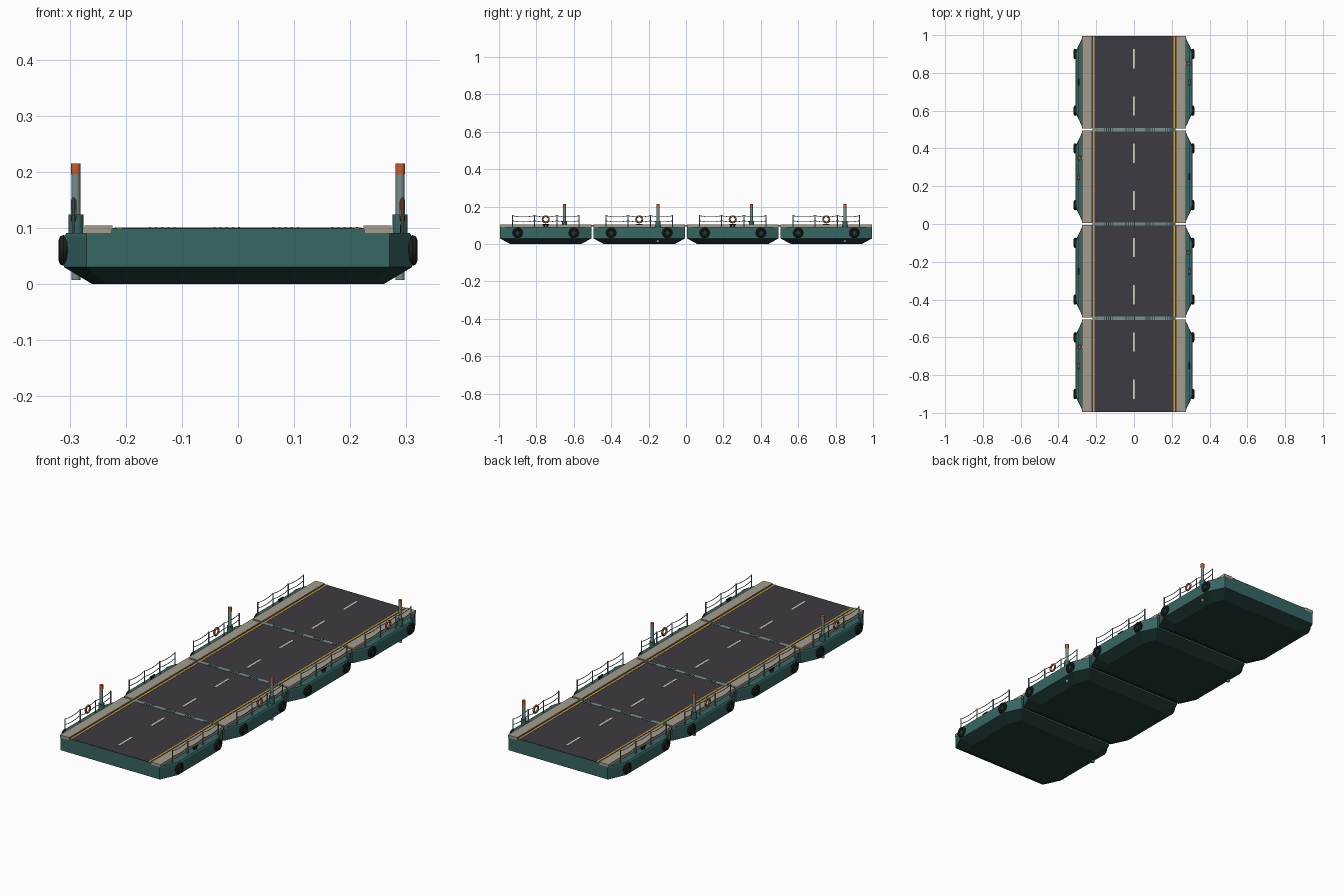
import bpy, bmesh, math
from mathutils import Matrix, Vector

cube = bpy.data.objects.get("Cube")
if cube:
    bpy.data.objects.remove(cube, do_unlink=True)


def material(name, r, g, b):
    m = bpy.data.materials.new(name)
    m.use_nodes = True
    m.diffuse_color = (r, g, b, 1)
    bsdf = next(n for n in m.node_tree.nodes if n.type == "BSDF_PRINCIPLED")
    bsdf.inputs["Base Color"].default_value = (r, g, b, 1)
    bsdf.inputs["Roughness"].default_value = 0.7
    return m


TEAL = material("teal paint", 0.04, 0.135, 0.13)
DARK = material("dark bottom paint", 0.014, 0.043, 0.041)
ROAD = material("asphalt", 0.047, 0.044, 0.054)
CURB = material("concrete", 0.37, 0.33, 0.27)
YELLOW = material("yellow line", 0.69, 0.38, 0.03)
CREAM = material("cream line", 0.66, 0.62, 0.5)
ORANGE = material("safety orange", 0.55, 0.11, 0.035)
RUBBER = material("black rubber", 0.012, 0.013, 0.014)
STEEL = material("grey steel", 0.19, 0.27, 0.26)


def finish(name, bm, mats, smooth=False):
    bmesh.ops.recalc_face_normals(bm, faces=bm.faces)
    me = bpy.data.meshes.new(name)
    bm.to_mesh(me)
    bm.free()
    for m in mats:
        me.materials.append(m)
    ob = bpy.data.objects.new(name, me)
    bpy.context.collection.objects.link(ob)
    if smooth:
        bpy.ops.object.select_all(action="DESELECT")
        ob.select_set(True)
        bpy.context.view_layer.objects.active = ob
        bpy.ops.object.shade_smooth_by_angle(angle=math.radians(40))
    return ob


def add_box(bm, x0, x1, y0, y1, z0, z1):
    mat = (Matrix.Translation(((x0 + x1) / 2, (y0 + y1) / 2, (z0 + z1) / 2))
           @ Matrix.Diagonal((x1 - x0, y1 - y0, z1 - z0, 1)))
    bmesh.ops.create_cube(bm, size=1, matrix=mat)


def box(name, mat, *bounds):
    bm = bmesh.new()
    add_box(bm, *bounds)
    return finish(name, bm, [mat])


def add_rod(bm, a, b, r, sides=8):
    a, b = Vector(a), Vector(b)
    rot = (b - a).to_track_quat("Z", "Y").to_matrix().to_4x4()
    bmesh.ops.create_cone(bm, cap_ends=True, segments=sides, radius1=r, radius2=r,
                          depth=(b - a).length, matrix=Matrix.Translation((a + b) / 2) @ rot)


def ring(name, mats, centre, major, minor, n=24, k=8, bands=0):
    # Torus facing sideways, optionally with alternating colour bands
    bm = bmesh.new()
    loops = []
    for i in range(n):
        a = math.tau * i / n
        loop = []
        for j in range(k):
            t = math.tau * j / k
            rad = major + minor * math.cos(t)
            loop.append(bm.verts.new(Vector(centre) + Vector(
                (minor * math.sin(t), rad * math.cos(a), rad * math.sin(a)))))
        loops.append(loop)
    for i in range(n):
        p, q = loops[i], loops[(i + 1) % n]
        for j in range(k):
            f = bm.faces.new((p[j], q[j], q[(j + 1) % k], p[(j + 1) % k]))
            f.material_index = 1 if bands and i % (n // bands) < 2 else 0
    return finish(name, bm, mats, True)


def hull(yc):
    # Stacked chamfered outlines: z, end half width, side half width, end y, shoulder y
    levels = [(0, 0.235, 0.26, 0.19, 0.13), (0.03, 0.27, 0.31, 0.245, 0.16),
              (0.085, 0.27, 0.31, 0.245, 0.16), (0.091, 0.27, 0.306, 0.245, 0.16)]
    bm = bmesh.new()
    rows = []
    for z, xe, xs, ye, ys in levels:
        quarter = [(xe, -ye), (xs, -ys), (xs, ys), (xe, ye)]
        outline = quarter + [(-x, -y) for x, y in quarter]
        rows.append([bm.verts.new((x, y + yc, z)) for x, y in outline])
    for lo, up in zip(rows, rows[1:]):
        for i in range(8):
            j = (i + 1) % 8
            bm.faces.new((lo[i], lo[j], up[j], up[i]))
    bm.faces.new(rows[0])
    bm.faces.new(rows[-1])
    for f in bm.faces:
        f.material_index = 1 if f.calc_center_median().z < 0.03 else 0
    finish("pontoon_hull", bm, [TEAL, DARK])


def railing(side, yc):
    bm = bmesh.new()
    x = side * 0.293
    posts = [yc + d for d in (-0.178, -0.06, 0.06, 0.178)]
    for y in posts:
        add_rod(bm, (x, y, 0.088), (x, y, 0.154), 0.0028)
    # Slightly sagging lines between the posts
    for z in (0.151, 0.124):
        for a, b in zip(posts, posts[1:]):
            pts = [(x, a + (b - a) * t / 4, z - 0.006 * (1 - (t / 2 - 1) ** 2)) for t in range(5)]
            for p, q in zip(pts, pts[1:]):
                add_rod(bm, p, q, 0.0017, 6)
    finish("railing", bm, [STEEL], True)


def mooring_pile(side, y):
    x = side * 0.289
    for name, mat, z0, z1, r in (("mooring_pile", STEEL, 0.007, 0.195, 0.008),
                                 ("pile_cap", ORANGE, 0.195, 0.215, 0.0085)):
        bm = bmesh.new()
        add_rod(bm, (x, y, z0), (x, y, z1), r, 16)
        finish(name, bm, [mat], True)
    bm = bmesh.new()
    add_rod(bm, (x, y, 0.088), (x, y, 0.124), 0.0135, 16)
    finish("pile_collar", bm, [TEAL], True)


for n in range(4):
    yc = -0.75 + 0.5 * n
    y0, y1 = yc - 0.245, yc + 0.245
    hull(yc)
    box("deck_slab", TEAL, -0.226, 0.226, y0, y1, 0.088, 0.098)
    box("road_surface", ROAD, -0.224, 0.224, y0 + 0.001, y1 - 0.001, 0.096, 0.1)

    # Centre dashes
    for d in (-0.125, 0.125):
        box("centre_dash", CREAM, -0.005, 0.005, yc + d - 0.051, yc + d + 0.051, 0.099, 0.101)

    for side in (-1, 1):
        def strip(name, mat, a, b, z0, z1):
            lo, hi = sorted((side * a, side * b))
            box(name, mat, lo, hi, y0, y1, z0, z1)
        strip("walkway_curb", CURB, 0.224, 0.274, 0.09, 0.104)
        strip("edge_line", YELLOW, 0.208, 0.216, 0.099, 0.101)
        railing(side, yc)
        for d in (-0.15, 0.15):
            ring("tyre_fender", [RUBBER], (side * 0.311, yc + d, 0.06), 0.019, 0.0085)
            bm = bmesh.new()
            add_rod(bm, (side * 0.306, yc + d, 0.06), (side * 0.313, yc + d, 0.06), 0.013, 12)
            finish("fender_hub", bm, [DARK])

    # Pile and lifebuoy alternate sides, with a mooring cleat opposite
    side = -1 if n % 2 == 0 else 1
    mooring_pile(side, yc + 0.1)
    ring("lifebuoy", [ORANGE, CREAM], (side * 0.293, yc, 0.132), 0.0165, 0.005, bands=4)
    bm = bmesh.new()
    x = -side * 0.292
    for d in (-0.008, 0.008):
        add_rod(bm, (x, yc + d, 0.088), (x, yc + d, 0.104), 0.003)
    add_rod(bm, (x, yc - 0.018, 0.104), (x, yc + 0.018, 0.104), 0.0035)
    finish("mooring_cleat", bm, [RUBBER], True)

# Hinged joint plates with groups of interlocking teeth
for y in (-0.5, 0, 0.5):
    box("joint_plate", STEEL, -0.22, 0.22, y - 0.009, y + 0.009, 0.094, 0.101)
    bm = bmesh.new()
    for group in (-0.135, -0.02, 0.085, 0.19):
        for k in range(-2, 3):
            x = group + k * 0.011
            add_box(bm, x - 0.002, x + 0.002, y - 0.009, y + 0.009, 0.1, 0.102)
    finish("joint_teeth", bm, [DARK])
